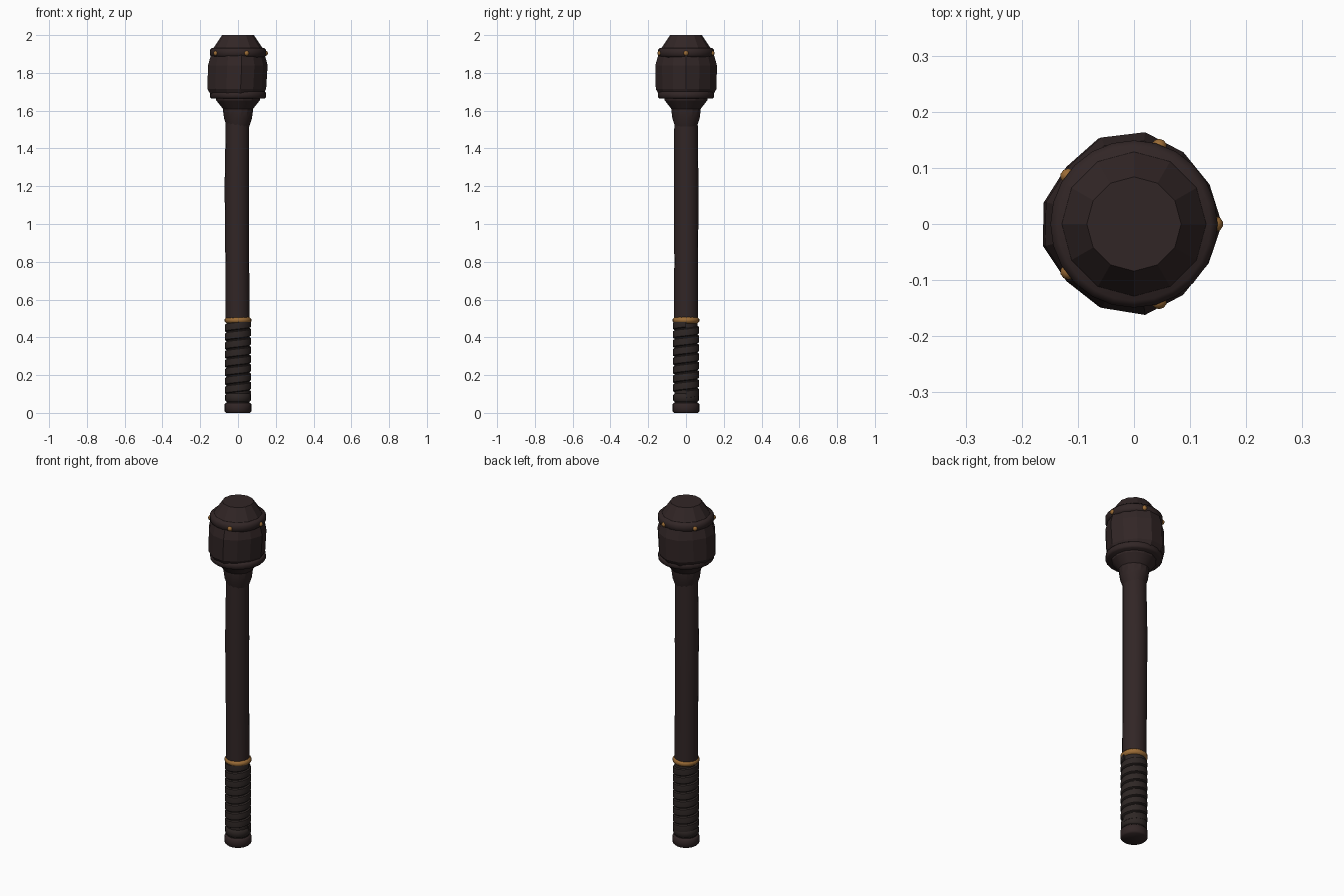
import bpy, bmesh, math
from mathutils import Vector, Matrix

cube = bpy.data.objects.get("Cube")
if cube:
    bpy.data.objects.remove(cube)


def material(name, rgb):
    m = bpy.data.materials.new(name)
    m.use_nodes = True
    col = (*rgb, 1)
    m.diffuse_color = col
    b = m.node_tree.nodes["Principled BSDF"]
    b.inputs["Base Color"].default_value = col
    b.inputs["Roughness"].default_value = 0.7
    return m


WOOD = material("dark wood", (0.031, 0.019, 0.019))
LEATHER = material("dark leather", (0.027, 0.0195, 0.018))
BRASS = material("brass", (0.33, 0.15, 0.037))


def finish(name, bm, mat, smooth=None):
    bmesh.ops.recalc_face_normals(bm, faces=bm.faces)
    me = bpy.data.meshes.new(name)
    bm.to_mesh(me)
    bm.free()
    me.materials.append(mat)
    ob = bpy.data.objects.new(name, me)
    bpy.context.collection.objects.link(ob)
    if smooth:
        bpy.ops.object.select_all(action='DESELECT')
        ob.select_set(True)
        bpy.context.view_layer.objects.active = ob
        bpy.ops.object.shade_smooth_by_angle(angle=math.radians(smooth))
    return ob


def bridge(bm, rows, closed=True):
    n = len(rows[0])
    for a, b in zip(rows, rows[1:]):
        for i in range(n if closed else n - 1):
            j = (i + 1) % n
            bm.faces.new((a[i], a[j], b[j], b[i]))


def lathe(name, profile, mat, sides=24, smooth=None, wobble=None):
    """Profile rows are (radius, z) or (radius, z, centre x, centre y)."""
    bm = bmesh.new()
    rows = []
    for r, z, *c in profile:
        cx, cy = c or (0, 0)
        row = []
        for i in range(sides):
            a = math.tau * i / sides
            k = r * (wobble[i] if wobble else 1)
            row.append(bm.verts.new((cx + k * math.cos(a), cy + k * math.sin(a), z)))
        rows.append(row)
    bridge(bm, rows)
    bm.faces.new(rows[0])
    bm.faces.new(rows[-1])
    return finish(name, bm, mat, smooth)


def band(name, r, z0, z1, mat, bevel=0.008):
    lathe(name, [(r - bevel, z0), (r, z0 + bevel), (r, z1 - bevel), (r - bevel, z1)],
          mat, smooth=50)


# Handle end: pommel and the small collar above it
band("pommel", 0.071, 0, 0.053, WOOD)
band("pommel_collar", 0.068, 0.055, 0.105, LEATHER, 0.01)

# Grip: a core with a strap wound up it
lathe("grip_core", [(0.061, 0.04), (0.061, 0.49)], LEATHER, smooth=40)
bm = bmesh.new()
PITCH, STEPS, TURNS = 0.047, 24, 8
strap = [(0.06, 0), (0.069, 0.005), (0.07, 0.022), (0.068, 0.04), (0.06, 0.045)]
rows = []
for s in range(STEPS * TURNS + 1):
    a = math.tau * s / STEPS
    z = 0.075 + PITCH * s / STEPS
    rows.append([bm.verts.new((r * math.cos(a), r * math.sin(a), z + dz)) for r, dz in strap])
bridge(bm, rows, closed=False)
for row in (rows[0], rows[-1]):
    bm.faces.new(row)
finish("grip_strap", bm, LEATHER, smooth=35)
band("grip_ring", 0.071, 0.474, 0.507, BRASS, 0.01)

# Slightly bowed shaft
lathe("shaft", [(0.064, 0.48, -0.002, 0), (0.063, 0.8, -0.004, 0.001),
                (0.065, 1.2, -0.006, 0.001), (0.062, 1.54, -0.003, 0)],
      WOOD, sides=16, smooth=40)

# Neck flaring into the head
lathe("neck", [(0.059, 1.515), (0.074, 1.56), (0.08, 1.605), (0.08, 1.61),
               (0.116, 1.655), (0.12, 1.68)], WOOD, sides=14, smooth=25)

# Roughly carved head with uneven facets
carving = [0.98, 0.95, 0.97, 1.03, 1.03, 0.97, 1.01, 1.02, 0.97, 1, 1.02, 0.96, 0.94]
lathe("head_body", [(0.135, 1.675, -0.004, 0), (0.158, 1.715, -0.006, 0),
                    (0.16, 1.84, 0, 0), (0.145, 1.895, 0, 0)],
      WOOD, sides=len(carving), wobble=carving)
band("head_lower_band", 0.148, 1.664, 1.702, WOOD)
band("head_upper_band", 0.149, 1.882, 1.933, WOOD, 0.012)
lathe("head_crown", [(0.132, 1.92), (0.128, 1.935), (0.084, 2)], WOOD, sides=12)

# Ring of studs
for i in range(5):
    bm = bmesh.new()
    bmesh.ops.create_uvsphere(bm, u_segments=10, v_segments=6, radius=0.014)
    a = math.tau * i / 5
    bmesh.ops.transform(bm, verts=bm.verts, matrix=Matrix.Translation(
        Vector((0.145 * math.cos(a), 0.145 * math.sin(a), 1.904))) @ Matrix.Rotation(a, 4, 'Z'))
    finish(f"stud_{i + 1}", bm, BRASS, smooth=50)
